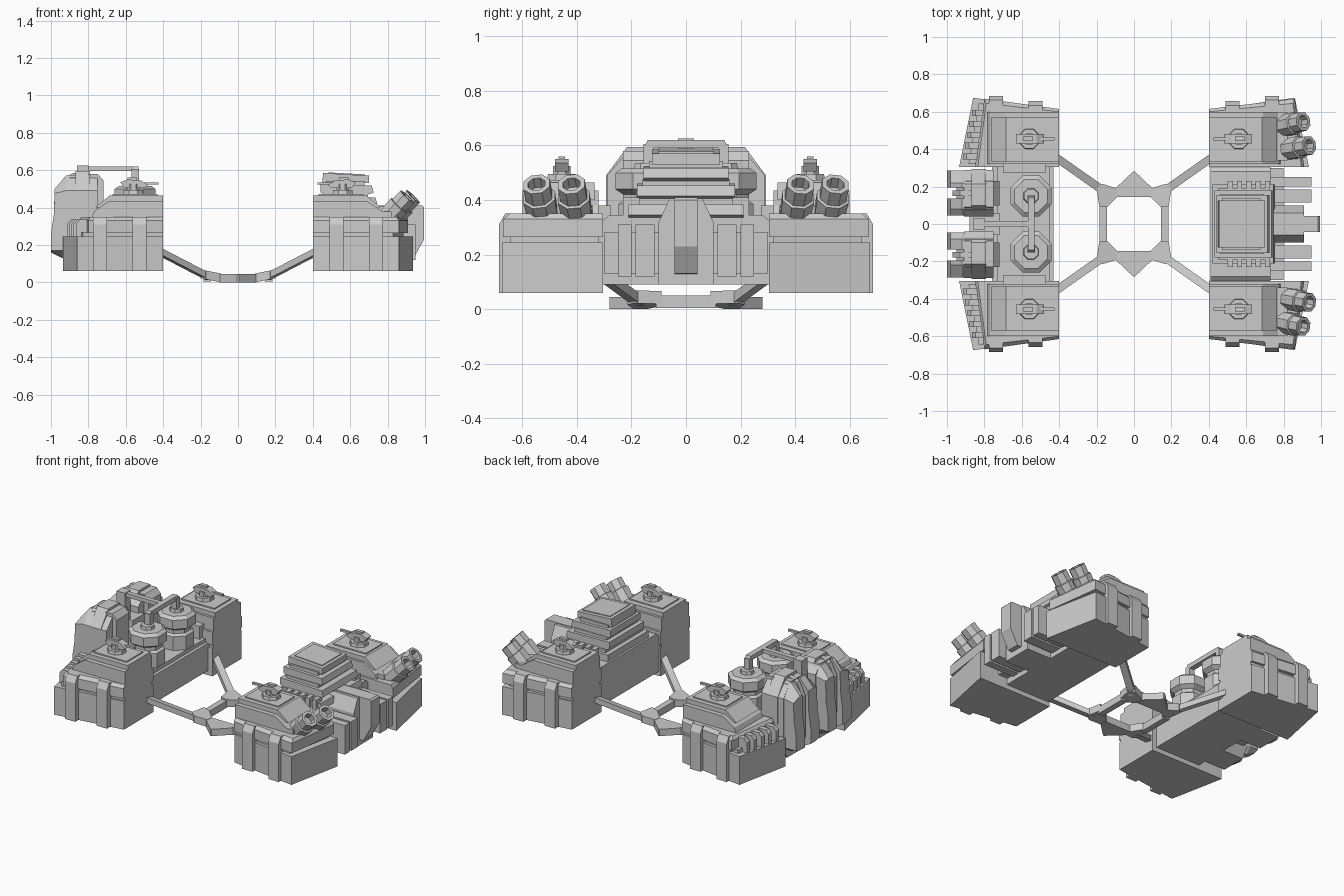
import bpy, bmesh, math
from mathutils import Vector

mat = bpy.data.materials.new("hull_grey")
mat.diffuse_color = (0.6, 0.6, 0.6, 1)


def loft(name, rings, sx=1, sy=1):
    """Closed solid through matching rings of points, optionally mirrored."""
    bm = bmesh.new()
    vs = [[bm.verts.new((x * sx, y * sy, z)) for x, y, z in r] for r in rings]
    n = len(vs[0])
    bm.faces.new(vs[0])
    bm.faces.new(vs[-1])
    for a, b in zip(vs, vs[1:]):
        for i in range(n):
            j = (i + 1) % n
            bm.faces.new((a[i], a[j], b[j], b[i]))
    bmesh.ops.recalc_face_normals(bm, faces=bm.faces)
    me = bpy.data.meshes.new(name)
    bm.to_mesh(me)
    bm.free()
    me.materials.append(mat)
    ob = bpy.data.objects.new(name, me)
    bpy.context.collection.objects.link(ob)
    return ob


def rect(x0, x1, y0, y1, z):
    return [(x0, y0, z), (x1, y0, z), (x1, y1, z), (x0, y1, z)]


def box(name, x0, x1, y0, y1, z0, z1, sx=1, sy=1):
    return loft(name, [rect(x0, x1, y0, y1, z0), rect(x0, x1, y0, y1, z1)], sx, sy)


def plan(name, pts, z0, z1, sx=1, sy=1):
    return loft(name, [[(x, y, z) for x, y in pts] for z in (z0, z1)], sx, sy)


def side(name, pts, y0, y1, sx=1, sy=1):
    return loft(name, [[(x, y, z) for x, z in pts] for y in (y0, y1)], sx, sy)


def front(name, pts, x0, x1, sx=1, sy=1):
    return loft(name, [[(x, y, z) for y, z in pts] for x in (x0, x1)], sx, sy)


def tube(name, a, b, radii, n=8, sx=1, sy=1):
    """Rings along the line a-b; radii holds (fraction, radius) pairs."""
    a, b = Vector(a), Vector(b)
    d = (b - a).normalized()
    u = d.cross(Vector((0, 1, 0))).normalized()
    v = d.cross(u)
    rings = []
    for t, r in radii:
        c = a.lerp(b, t)
        rings.append([tuple(c + r * (u * math.cos(w) + v * math.sin(w)))
                      for w in [(i + .5) * 2 * math.pi / n for i in range(n)]])
    return loft(name, rings, sx, sy)


# Corner pods, one per quadrant
for sx in (1, -1):
    for sy in (1, -1):
        k = dict(sx=sx, sy=sy)
        end = 0.91 if sx > 0 else 0.85
        base = [(.40, .305), (.40, .61), (.86, .675), (.935, .305)]
        neck = [(.40, .32), (.40, .60), (.83, .645), (.885, .32)]
        upper = [(.40, .305), (.40, .615), (end - .05, .67), (end, .305)]
        top = [(.40, .305), (.40, .60), (end - .06, .645), (end - .015, .305)]
        plan("pod_base", base, .06, .245, **k)
        plan("pod_neck", neck, .245, .27, **k)
        loft("pod_upper", [[(x, y, z) for x, y in p]
                           for p, z in ((upper, .265), (upper, .33), (top, .35))], **k)
        # sloped superstructure
        side("pod_housing", [(.40, .33), (.40, .435), (.69, .435), (.77, .38), (.79, .33)],
             .32, .60, **k)
        side("pod_deck", [(.40, .40), (.40, .465), (.685, .465), (.765, .40)], .335, .57, **k)
        box("pod_deck_plate", .43, .67, .37, .54, .46, .473, **k)
        # armour bands wrapped on the outer wall
        for x0 in (.49, .70):
            y = .61 + (x0 - .40) * .135
            loft("pod_band", [rect(x0, x0 + .075, y - .08, y + .035, .06),
                              rect(x0, x0 + .075, y - .08, y + .035, .31),
                              rect(x0, x0 + .075, y - .08, y + .012, .35)], **k)
        # small gun turret
        tube("turret_ring", (.56, .455, .465), (.56, .455, .495), [(0, .06), (1, .055)], **k)
        tube("turret_post", (.56, .455, .49), (.56, .455, .525), [(0, .035), (1, .035)], **k)
        side("turret_body", [(.48, .52), (.50, .505), (.61, .505), (.63, .535), (.59, .55), (.52, .545)],
             .43, .48, **k)
        box("turret_barrel", .425, .50, .447, .463, .522, .535, **k)
        box("turret_sight", .54, .59, .443, .467, .54, .56, **k)
        if sx > 0:
            # twin launch tubes
            for a, b in (((.80, .525, .345), (.905, .548, .458)), ((.825, .40, .345), (.937, .42, .458))):
                tube("launch_tube", a, b,
                     [(0, .06), (.58, .063), (.6, .053), (1, .053), (1, .034), (.7, .034)], **k)
            box("launcher_mount", .72, .82, .34, .60, .34, .38, **k)
        else:
            # stepped cooling ribs on the outer ledge
            for i in range(5):
                y = .345 + i * .058
                x = .915 - i * .012
                side("cooling_rib", [(x - .10, .24), (x, .24), (x, .31), (x - .02, .335), (x - .10, .335)],
                     y, y + .032, **k)

# Central open frame and its four struts
for s in (1, -1):
    box("frame_side_bar", .145, .185, -.11, .11, 0.005, .05, sx=s)
    loft("frame_point", [[(-.10, .145, z), (.10, .145, z), (.10, .19, z), (t, .28, z), (-t, .28, z),
                          (-.10, .19, z)] for z, t in ((0, .005), (.045, .005))], sy=s)
    for t in (1, -1):
        corner = [(.145, .09), (.185, .09), (.20, .19), (.17, .215), (.09, .19), (.09, .145)]
        loft("frame_corner", [[(x, y, (x - .09) * .2 + h) for x, y in corner] for h in (0, .047)], sx=s, sy=t)
        loft("strut", [[(x + dx, y + dy, z + dz) for dx, dy, dz in
                        ((-.012, .018, -.018), (.012, -.018, -.018), (.012, -.018, .018), (-.012, .018, .018))]
                       for x, y, z in ((.16, .175, .03), (.43, .365, .17))], sx=s, sy=t)

# Right centre: engine hall with stacked louvre tiers
box("hall_base", .41, .73, -.32, .32, .09, .30)
front("hall_body", [(-.31, .28), (.31, .28), (.31, .32), (.28, .345), (-.28, .345), (-.31, .32)], .41, .73)
for z, w, x0, x1 in ((.335, .21, .42, .755), (.405, .18, .43, .745), (.47, .155, .44, .725)):
    side("hall_louvre", [(x0 + .02, z), (x0, z + .012), (x0, z + .055), (x1 - .01, z + .048), (x1, z + .01),
                         (x1 - .03, z)], -w, w)
    box("hall_louvre_neck", x0 + .03, x1 - .05, -w + .02, w - .02, z + .03, z + .072)
side("hall_tier_top", [(.45, .53), (.455, .585), (.70, .57), (.70, .53)], -.125, .125)
side("hall_roof_plate", [(.48, .583), (.48, .588), (.68, .577), (.68, .57)], -.10, .10)
for s in (1, -1):
    for i in range(5):
        x = .50 + i * .05
        box("hall_vent", x, x + .028, .17, .23, .34, .41, sy=s)
    # upright radiator slabs on the outer end
    box("radiator_outer", .70, .95, .20, .25, .12, .31, sy=s)
    box("radiator_inner", .70, .95, .115, .185, .12, .31, sy=s)
    box("radiator_link", .70, .80, .10, .30, .13, .28, sy=s)
front("radiator_core", [(-.10, .09), (.10, .09), (.10, .32), (.06, .405), (-.06, .405), (-.10, .32)],
      .70, .91)
side("radiator_spine", [(.70, .12), (.94, .13), (.995, .23), (.995, .40), (.985, .41), (.70, .41)], -.043, .043)

# Left centre: deck with tanks
box("deck_base", -.76, -.43, -.325, .325, .09, .27)
box("deck_plate", -.73, -.45, -.31, .31, .26, .295)
plate = [(-.75, .10), (-.94, .13), (-1, .16), (-1, .26), (-.985, .36), (-.98, .50), (-.92, .57), (-.75, .57)]
for s in (1, -1):
    box("deck_end_block", -.70, -.47, .275, .33, .28, .38, sy=s)
    c = (-.55, .15)
    tube("tank", (*c, .28), (*c, .515), [(0, .105), (.45, .105), (.5, .088), (.6, .088), (.68, .118),
                                         (.93, .118), (1, .095)], sy=s)
    tube("tank_cap", (*c, .51), (*c, .535), [(0, .045), (1, .04)], sy=s)
    box("tank_pipe_riser", -.57, -.53, .12, .155, .52, .605, sy=s)
    # reactor housings
    arch = [(.04, .15), (.08, .09), (.25, .09), (.29, .15), (.29, .49), (.215, .575), (.09, .575), (.04, .52)]
    front("reactor_body", arch, -.91, -.75, sy=s)
    # paired outer plates with rounded shoulders, a slit and fin between
    for rows in (((.045, .17, .51), (.08, .1, .57), (.135, .1, .57)),
                 ((.195, .1, .57), (.22, .1, .57), (.287, .17, .49))):
        loft("reactor_plate", [[(x, y, min(max(z, lo), hi - (.57 - max(z, .5)) * .2)) for x, z in plate]
                               for y, lo, hi in rows], sy=s)
    side("reactor_inner", [(-.75, .12), (-.93, .13), (-.95, .18), (-.95, .48), (-.90, .56), (-.75, .56)],
         .10, .23, sy=s)
    side("reactor_fin", [(-.80, .585), (-.88, .585), (-.93, .56), (-.97, .48), (-.97, .2), (-.9, .15)],
         .15, .18, sy=s)
    front("reactor_collar", [(.10, .27), (.23, .27), (.293, .32), (.293, .49), (.215, .595), (.10, .595),
                             (.06, .54), (.06, .32)], -.87, -.79, sy=s)
    side("reactor_cap", [(-.72, .27), (-.72, .545), (-.75, .58), (-.80, .58), (-.80, .27)], .10, .23, sy=s)
# pipes joining tanks and reactors
front("tank_pipe", [(-.155, .59), (-.14, .62), (.14, .62), (.155, .59)], -.568, -.532)
box("feed_pipe", -.85, -.55, -.015, .015, .595, .62)
box("feed_pipe_riser", -.86, -.80, -.03, .03, .30, .625)
box("reactor_bridge", -.88, -.72, -.06, .06, .15, .48)
